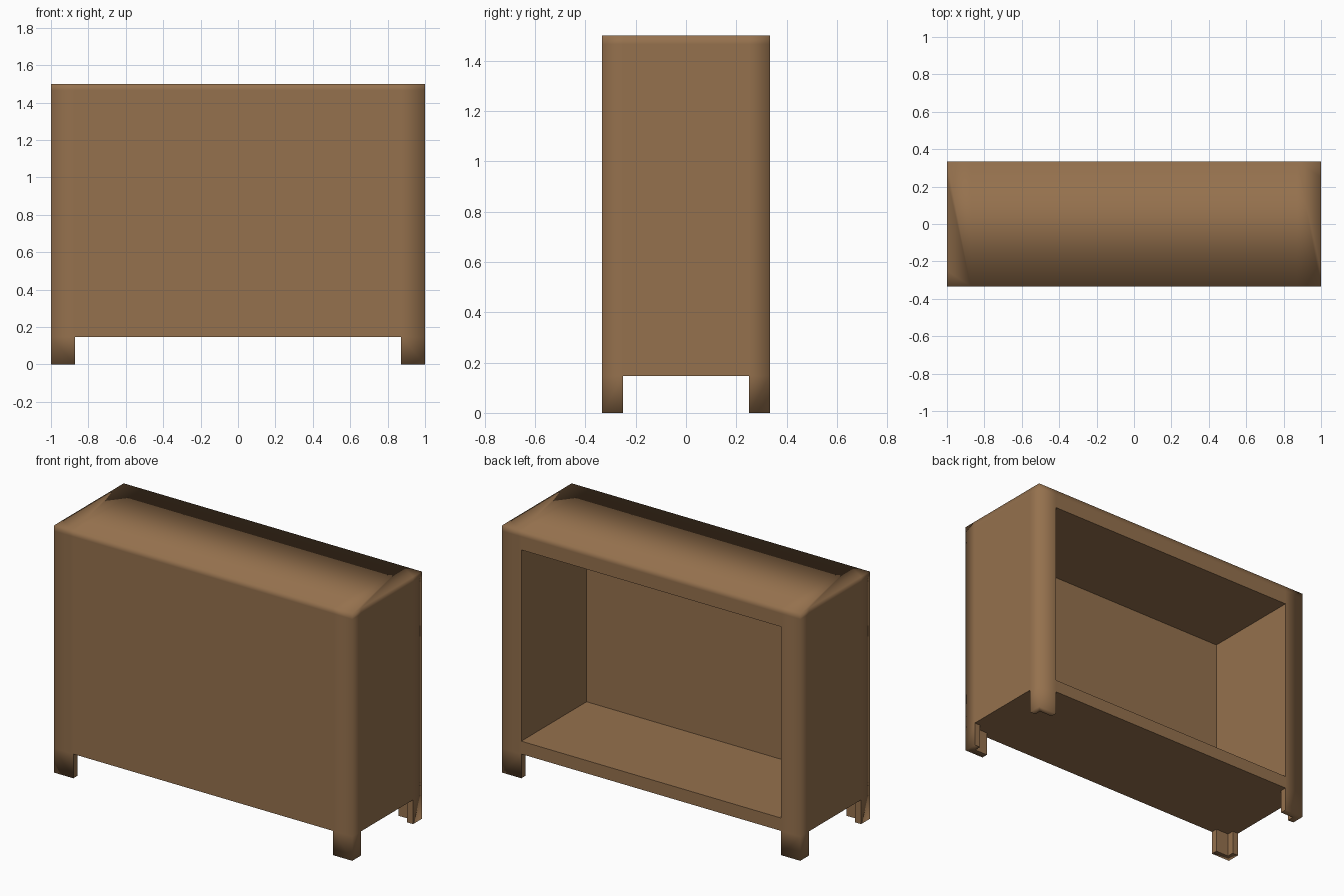
import bpy, bmesh
from itertools import product

if "Cube" in bpy.data.objects:
    bpy.data.objects.remove(bpy.data.objects["Cube"])

W, D, H = 1.0, 0.333, 1.5      # half width, half depth, height
PX, PY = 0.872, 0.25           # inner limits of the corner posts
TX, TY = 0.96, 0.293           # inner limits of the leg plates and front panel
XS = [-W, -TX, -PX, PX, TX, W]
YS = [-D, -TY, -PY, PY, TY, D]
ZS = [0, 0.147, 0.225, 1.385, 1.465, H]
CUTS = (XS, YS, ZS)


def solid(c):
    """Is this grid cell wood?"""
    if any(not 0 <= i < 5 for i in c):
        return False
    x, y, z = [(s[i] + s[i + 1]) / 2 for s, i in zip(CUTS, c)]
    if z < ZS[1]:              # L-shaped corner legs
        return (abs(x) > TX and abs(y) > PY) or (abs(y) > TY and abs(x) > PX)
    if ZS[2] < z < ZS[3]:      # hollow, open at the back
        return abs(x) > PX or y < -TY
    return True


def near(a, b):
    return abs(a - b) < 1e-4


def skin(f):
    """Smooth outer faces: four sides, top and leg soles."""
    c = f.calc_center_median()
    return near(abs(c.x), W) or near(abs(c.y), D) or near(c.z, H) or near(c.z, 0)


# Boundary faces of the wooden cells
bm = bmesh.new()
verts = {}
for c in product(range(5), repeat=3):
    if not solid(c):
        continue
    for ax, side in product(range(3), (0, 1)):
        n = list(c)
        n[ax] += 2 * side - 1
        if solid(n):
            continue
        u, v = (ax + 1) % 3, (ax + 2) % 3
        ring = [(0, 0), (1, 0), (1, 1), (0, 1)]
        loop = []
        for a, b in (ring if side else ring[::-1]):
            k = list(c)
            k[ax] += side
            k[u] += a
            k[v] += b
            k = tuple(k)
            if k not in verts:
                verts[k] = bm.verts.new([CUTS[i][k[i]] for i in range(3)])
            loop.append(verts[k])
        bm.faces.new(loop)
bm.normal_update()


# Remove helper cuts from flat areas, and the lengthwise cuts on the top
def spare(e):
    if len(e.link_faces) != 2 or e.link_faces[0].normal.dot(e.link_faces[1].normal) < 0.99:
        return False
    a, b = e.verts[0].co, e.verts[1].co
    if near(a.x, b.x) and near(abs(a.x), TX):
        return True
    if near(a.y, b.y) and near(abs(a.y), TY):
        return True
    return near(a.z, H) and near(b.z, H) and near(a.y, b.y)


bmesh.ops.dissolve_edges(bm, edges=[e for e in bm.edges if spare(e)], use_verts=True)

# Soft shading around the outside, crisp edges inside and underneath
for f in bm.faces:
    f.smooth = True
for e in bm.edges:
    flat = len(e.link_faces) == 2 and e.link_faces[0].normal.dot(e.link_faces[1].normal) > 0.99
    e.smooth = flat or all(skin(f) for f in e.link_faces)

me = bpy.data.meshes.new("cabinet")
bm.to_mesh(me)
bm.free()
cabinet = bpy.data.objects.new("cabinet", me)
bpy.context.collection.objects.link(cabinet)

wood = bpy.data.materials.new("brown wood")
wood.diffuse_color = (0.30, 0.165, 0.075, 1)
wood.use_nodes = True
wood.node_tree.nodes["Principled BSDF"].inputs["Base Color"].default_value = wood.diffuse_color
me.materials.append(wood)
